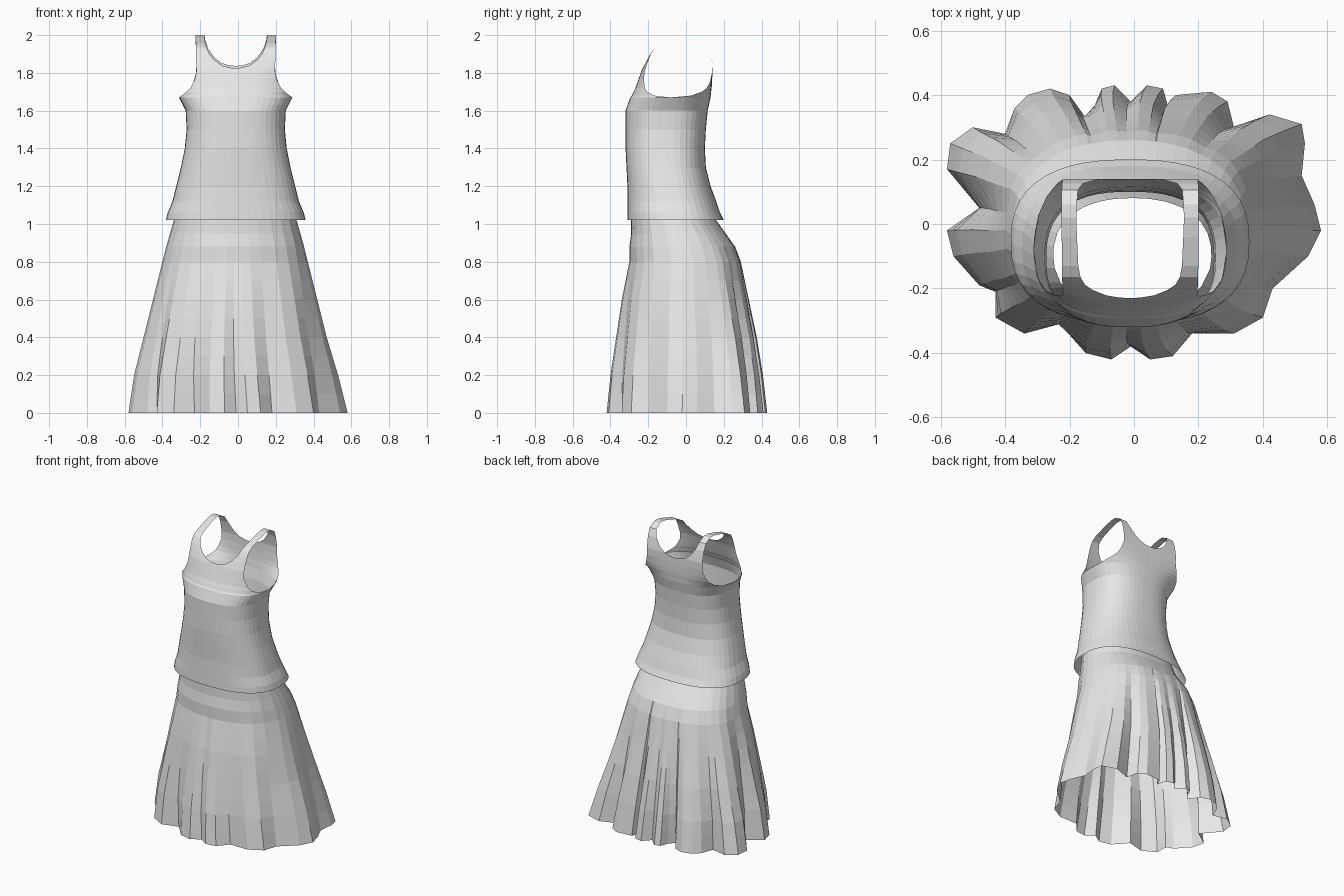
import bpy
import bmesh
import math

default_cube = bpy.data.objects.get("Cube")
if default_cube:
    bpy.data.objects.remove(default_cube, do_unlink=True)

# One plain grey cloth
cloth = bpy.data.materials.new("grey cloth")
cloth.use_nodes = True
cloth.diffuse_color = (0.8, 0.8, 0.8, 1)
cloth.node_tree.nodes["Principled BSDF"].inputs["Base Color"].default_value = cloth.diffuse_color


def lookup(table, key):
    """Read a row of values from a table, blending between neighbouring rows."""
    if key <= table[0][0]:
        return table[0][1:]
    for low, high in zip(table, table[1:]):
        if key <= high[0]:
            blend = (key - low[0]) / (high[0] - low[0])
            return [a + (b - a) * blend for a, b in zip(low[1:], high[1:])]
    return table[-1][1:]


def add_strip(bm, rows, closed=False):
    """Bridge rows of points with quads."""
    grid = [[bm.verts.new(point) for point in row] for row in rows]
    for lower, upper in zip(grid, grid[1:]):
        count = len(lower)
        for i in range(count if closed else count - 1):
            j = (i + 1) % count
            bm.faces.new((lower[i], lower[j], upper[j], upper[i]))


def make_object(name, bm):
    bmesh.ops.remove_doubles(bm, verts=bm.verts, dist=0.0005)
    bmesh.ops.recalc_face_normals(bm, faces=bm.faces)
    mesh = bpy.data.meshes.new(name)
    bm.to_mesh(mesh)
    bm.free()
    mesh.materials.append(cloth)
    obj = bpy.data.objects.new(name, mesh)
    bpy.context.collection.objects.link(obj)
    return obj


# Pleated hem outline, anticlockwise from the left hip
hem_outline = [
    (.58, -.02), (.56, .06), (.52, .15), (.53, .25), (.52, .31), (.42, .34),
    (.31, .3), (.29, .38), (.24, .41), (.13, .4), (.11, .35), (.09, .42),
    (.04, .43), (-.01, .38), (-.06, .43), (-.1, .42), (-.12, .37),
    (-.15, .33), (-.2, .4), (-.26, .42), (-.33, .4), (-.37, .36),
    (-.4, .28), (-.5, .3), (-.57, .25), (-.58, .17), (-.48, .05),
    (-.58, -.02), (-.56, -.1), (-.48, -.19), (-.43, -.21), (-.43, -.29),
    (-.34, -.34), (-.23, -.31), (-.15, -.4), (-.07, -.42), (-.01, -.38),
    (.05, -.42), (.12, -.41), (.18, -.34), (.31, -.34), (.4, -.29),
    (.43, -.2), (.54, -.1),
]

# Skirt extents: height, right, left, front, back
skirt_extents = [
    (0, -.58, .58, -.42, .42), (.2, -.55, .53, -.4, .4),
    (.4, -.5, .47, -.37, .37), (.6, -.45, .42, -.34, .33),
    (.8, -.4, .37, -.3, .29), (.88, -.38, .35, -.3, .26),
    (.95, -.36, .33, -.29, .21), (1.02, -.34, .31, -.29, .16),
    (1.15, -.31, .29, -.28, .11), (1.3, -.25, .24, -.27, .08),
]


def skirt_ring(z):
    right, left, front, back = lookup(skirt_extents, z)
    hem_right, hem_left, hem_front, hem_back = skirt_extents[0][1:]
    pleat = max(0, 1 - z / .9)
    ring = []
    for px, py in hem_outline:
        ux, uy = px / hem_left, py / hem_back
        radius = math.hypot(ux, uy)
        c, s = ux / radius, uy / radius
        rounded = (abs(c) ** 2.3 + abs(s) ** 2.3) ** (-1 / 2.3)
        reach = rounded + (radius - rounded) * pleat
        ring.append(((right + left) / 2 + (left - right) / 2 * c * reach,
                     (front + back) / 2 + (back - front) / 2 * s * reach, z))
    return ring


bm = bmesh.new()
skirt_heights = sorted({row[0] for row in skirt_extents} | {.1, .3, .5, .7})
add_strip(bm, [skirt_ring(z) for z in skirt_heights], closed=True)
make_object("pleated_skirt", bm)

# Bodice: height, half width, front, back
bodice_extents = [
    (1.02, .37, -.31, .2), (1.06, .36, -.31, .18), (1.12, .335, -.31, .16),
    (1.2, .315, -.31, .13), (1.3, .29, -.315, .105), (1.4, .27, -.32, .1),
    (1.5, .26, -.32, .105), (1.6, .265, -.32, .115), (1.67, .3, -.295, .13),
]
armhole_base = bodice_extents[-1][0]
chest_half = bodice_extents[-1][1]
# Height and half width of the neckline and of the armhole edge
neckline = [(1.825, 0), (1.828, .035), (1.84, .075), (1.87, .115),
            (1.9, .14), (1.95, .16), (2, .167)]
armhole = [(1.67, .3), (1.68, .285), (1.7, .26), (1.72, .24), (1.77, .215),
           (1.81, .208), (2, .213)]
# Depth and height along the front panel, over the shoulder and down the back
front_path = [(-.295, 1.67), (-.287, 1.68), (-.278, 1.7), (-.268, 1.72),
              (-.25, 1.77), (-.236, 1.81), (-.23, 1.825), (-.228, 1.828),
              (-.222, 1.84), (-.207, 1.87), (-.19, 1.9), (-.165, 1.935),
              (-.13, 1.955), (-.04, 1.985), (.02, 2)]
back_path = [(.06, 2), (.105, 1.975), (.125, 1.93), (.135, 1.88),
             (.14, 1.852), (.14, 1.84), (.14, 1.837), (.14, 1.8),
             (.138, 1.75), (.136, 1.72), (.133, 1.7), (.131, 1.68), (.13, 1.67)]
columns = 12
steps = [math.sin(math.pi / 2 * i / columns) for i in range(columns + 1)]


def setback(fraction):
    """How far the rounded body falls away towards its side."""
    return 1 - max(0, 1 - fraction ** 2.5) ** .4


def half_ring(z):
    half, front, back = lookup(bodice_extents, z)
    depth = (back - front) / 2
    front_half = [(half * s, front + depth * setback(s), z) for s in steps]
    back_half = [(half * s, back - depth * setback(s), z) for s in steps]
    return front_half + back_half[-2::-1]


def yoke_row(y, z, side):
    front, back = bodice_extents[-1][2:]
    fade = max(0, (1.93 - z) / (1.93 - armhole_base))
    depth = (back - front) / 2 * fade ** (1 if side > 0 else 4)
    inner = lookup(neckline, z if side > 0 else z - .012)[0]
    outer = lookup(armhole, z)[0]
    row = []
    for s in steps:
        x = inner + (outer - inner) * s
        row.append((x, y + side * depth * setback(min(1, x / chest_half)), z))
    return row


bm = bmesh.new()
bodice_heights = [row[0] for row in bodice_extents] + [1.16, 1.25, 1.35, 1.45, 1.55, 1.63]
add_strip(bm, [half_ring(z) for z in sorted(bodice_heights)])
add_strip(bm, [yoke_row(y, z, 1) for y, z in front_path]
          + [yoke_row(y, z, -1) for y, z in back_path])
top = make_object("sleeveless_top", bm)
top.location.x = -.012
mirror = top.modifiers.new("mirror", 'MIRROR')
mirror.merge_threshold = .0005
